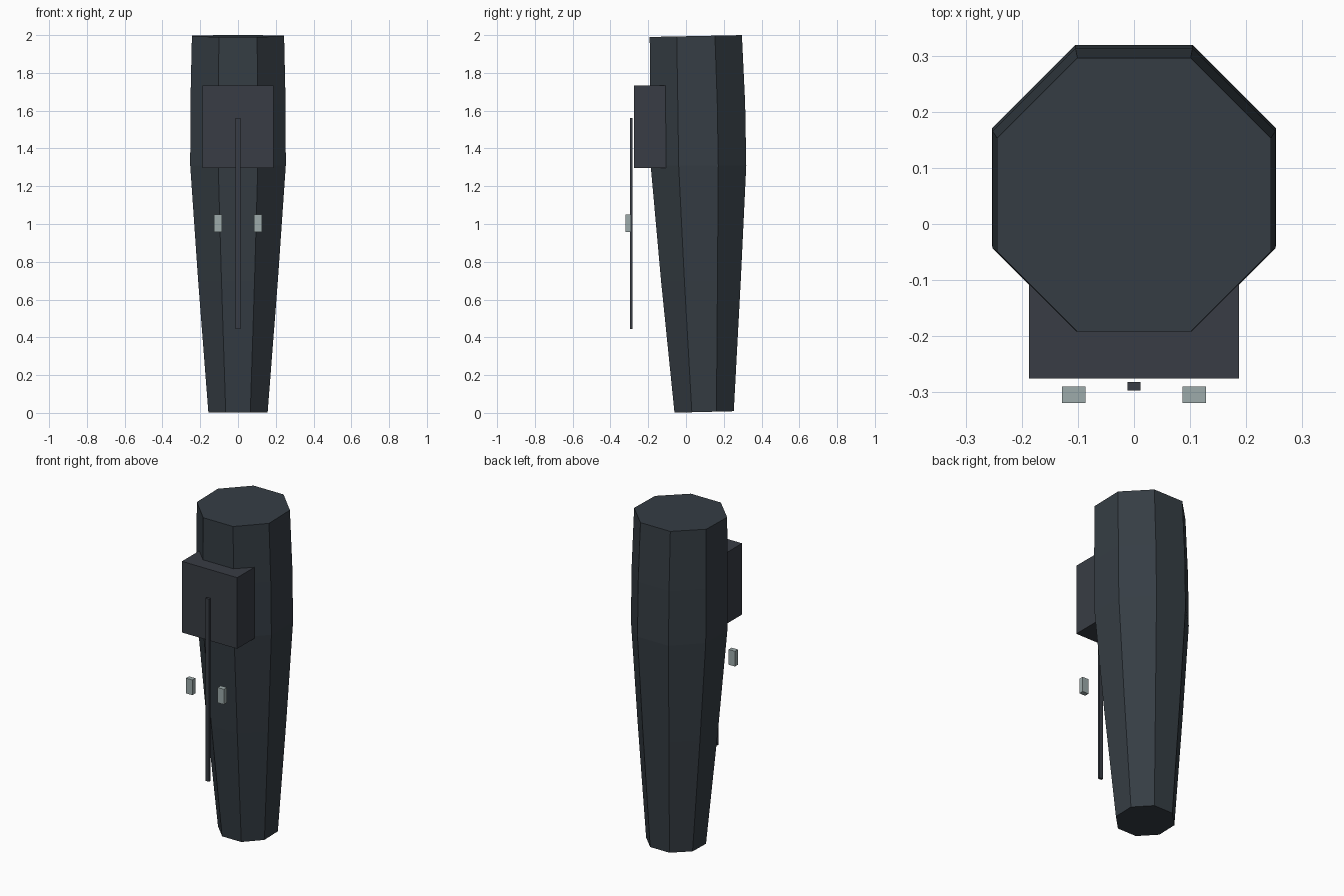
import bpy, bmesh, math

if "Cube" in bpy.data.objects:
    bpy.data.objects.remove(bpy.data.objects["Cube"])


def material(name, rgb):
    m = bpy.data.materials.new(name)
    m.diffuse_color = (*rgb, 1)
    m.use_nodes = True
    m.node_tree.nodes["Principled BSDF"].inputs["Base Color"].default_value = m.diffuse_color
    return m


slate = material("dark slate", (0.036, 0.047, 0.058))
charcoal = material("charcoal", (0.040, 0.046, 0.058))
pale = material("pale grey", (0.34, 0.41, 0.41))


def finish(name, bm, mat):
    bmesh.ops.recalc_face_normals(bm, faces=bm.faces)
    mesh = bpy.data.meshes.new(name)
    bm.to_mesh(mesh)
    bm.free()
    mesh.materials.append(mat)
    ob = bpy.data.objects.new(name, mesh)
    bpy.context.collection.objects.link(ob)
    return ob


def box(name, lo, hi, mat):
    bm = bmesh.new()
    bmesh.ops.create_cube(bm, size=1)
    for v in bm.verts:
        v.co = [(a + b) / 2 + c * (b - a) for a, b, c in zip(lo, hi, v.co)]
    return finish(name, bm, mat)


# Tapered octagonal body: height, half width, centre y, back-to-front tilt
rings = [(0.005, 0.157, 0.096, 0.025),
         (0.70, 0.211, 0.079, 0.01),
         (1.31, 0.253, 0.066, 0.0),
         (1.64, 0.252, 0.061, 0.01),
         (1.995, 0.244, 0.052, 0.02)]
bm = bmesh.new()
loops = []
for z, half, cy, tilt in rings:
    r = half / math.cos(math.pi / 8)
    loop = []
    for i in range(8):
        a = math.pi / 8 + i * math.pi / 4
        dy = r * math.sin(a)
        loop.append(bm.verts.new((r * math.cos(a), cy + dy, z + tilt * dy)))
    loops.append(loop)
for low, high in zip(loops, loops[1:]):
    for i in range(8):
        j = (i + 1) % 8
        bm.faces.new((low[i], low[j], high[j], high[i]))
bm.faces.new(loops[0][::-1])
bm.faces.new(loops[-1])
finish("tapered_body", bm, slate)

# Front block and thin hanging rod
box("front_block", (-0.187, -0.275, 1.297), (0.187, -0.107, 1.732), charcoal)
box("front_rod", (-0.012, -0.297, 0.445), (0.012, -0.282, 1.562), charcoal)

# Pair of small pale studs beside the rod
for side, x in (("left", -0.107), ("right", 0.107)):
    box(side + "_stud", (x - 0.021, -0.319, 0.957), (x + 0.021, -0.290, 1.050), pale)
